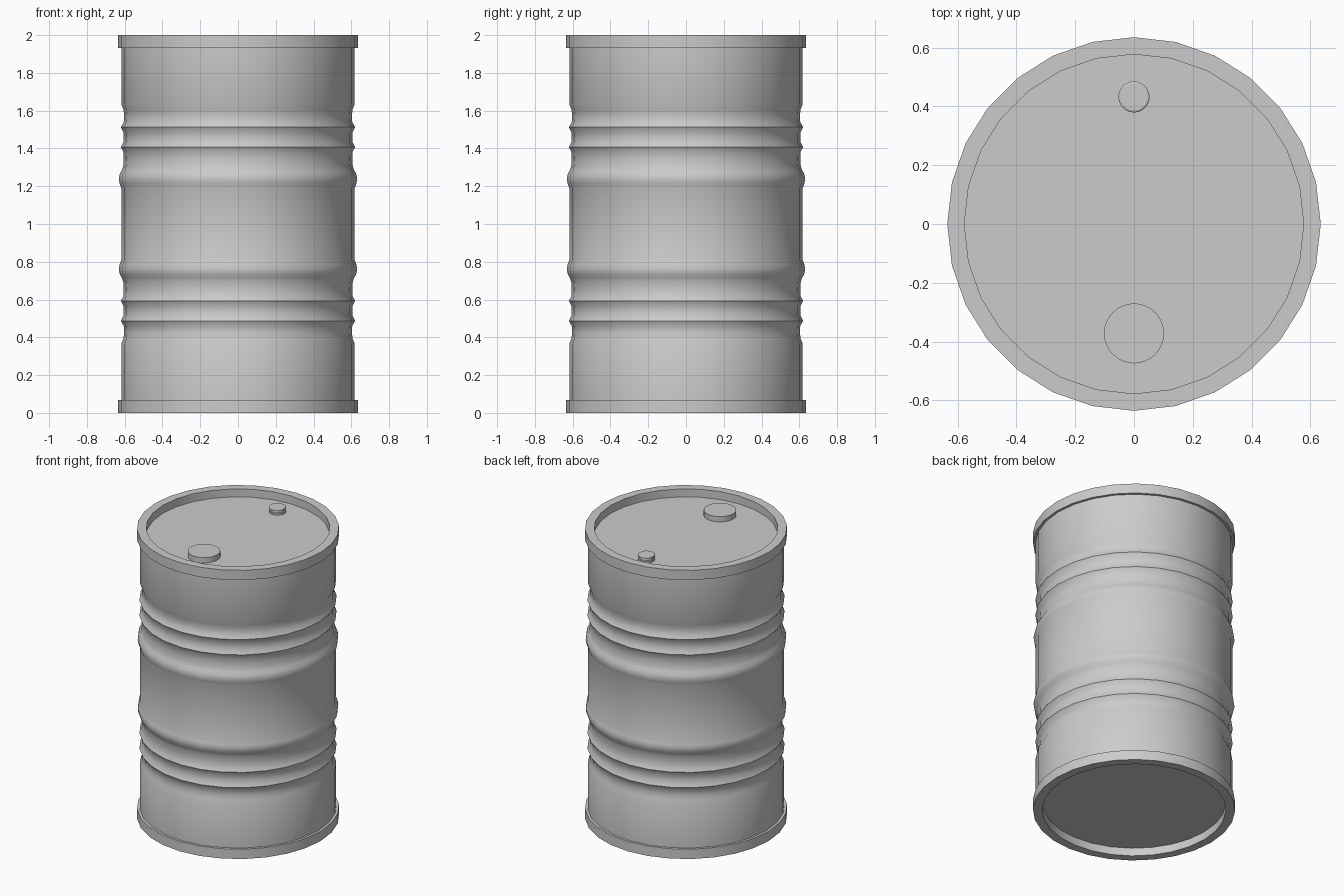
import bpy, bmesh, math

if "Cube" in bpy.data.objects:
    bpy.data.objects.remove(bpy.data.objects["Cube"])

SIDES = 28


def lathe(name, profile, sides, x=0.0, y=0.0):
    """Revolve (radius, z) points around z; ends are closed with flat caps."""
    bm = bmesh.new()
    rings = []
    for r, z in profile:
        rings.append([bm.verts.new((r * math.cos(2 * math.pi * i / sides),
                                    r * math.sin(2 * math.pi * i / sides), z))
                      for i in range(sides)])
    for a, b in zip(rings, rings[1:]):
        for i in range(sides):
            j = (i + 1) % sides
            bm.faces.new((a[i], a[j], b[j], b[i]))
    bm.faces.new(list(reversed(rings[0])))
    bm.faces.new(rings[-1])
    bmesh.ops.recalc_face_normals(bm, faces=bm.faces[:])
    mesh = bpy.data.meshes.new(name)
    bm.to_mesh(mesh)
    bm.free()
    obj = bpy.data.objects.new(name, mesh)
    bpy.context.collection.objects.link(obj)
    obj.location = (x, y, 0)
    bpy.ops.object.select_all(action='DESELECT')
    obj.select_set(True)
    bpy.context.view_layer.objects.active = obj
    bpy.ops.object.shade_smooth_by_angle(angle=math.radians(30))
    return obj


# Barrel shell: lower half profile from recessed base to the middle bulge
lower = [
    (0.577, 0.055), (0.577, 0.0), (0.635, 0.0), (0.635, 0.068), (0.618, 0.068),
    (0.618, 0.365), (0.606, 0.395), (0.603, 0.43), (0.605, 0.46),
    (0.62, 0.487), (0.605, 0.517), (0.605, 0.565), (0.62, 0.593),
    (0.606, 0.62), (0.605, 0.66), (0.608, 0.695), (0.615, 0.715),
    (0.626, 0.735), (0.631, 0.76), (0.627, 0.785), (0.618, 0.81),
]
upper = [(r, 2.0 - z) for r, z in reversed(lower)]
lathe("barrel_shell", lower + upper, SIDES)

# Large filler cap on the lid
lathe("large_cap", [(0.102, 1.94), (0.102, 1.982)], 32, y=-0.372)

# Small bung with a grooved neck
lathe("small_bung", [(0.053, 1.94), (0.053, 1.956), (0.047, 1.958), (0.047, 1.966),
                     (0.053, 1.968), (0.053, 1.98), (0.047, 1.984)], 24, y=0.432)
